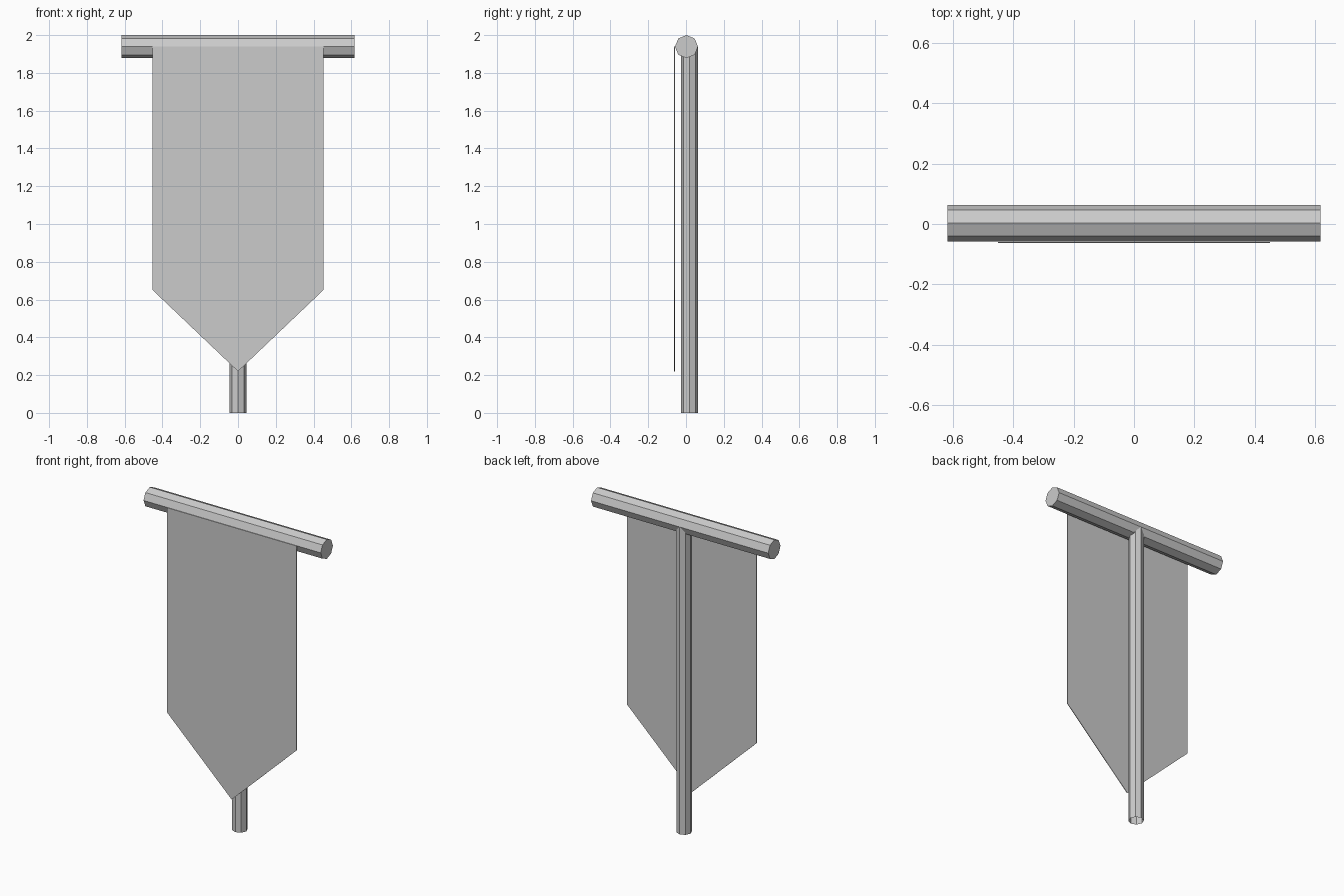
import bpy, bmesh
from math import pi
from mathutils import Matrix

if "Cube" in bpy.data.objects:
    bpy.data.objects.remove(bpy.data.objects["Cube"])


def finish(bm, name):
    bmesh.ops.recalc_face_normals(bm, faces=bm.faces)
    mesh = bpy.data.meshes.new(name)
    bm.to_mesh(mesh)
    bm.free()
    obj = bpy.data.objects.new(name, mesh)
    bpy.context.collection.objects.link(obj)
    return obj


def rod(name, radius, length, matrix, capped):
    # eight-sided rod along local z
    bm = bmesh.new()
    bmesh.ops.create_cone(bm, cap_ends=capped, segments=8, radius1=radius,
                          radius2=radius, depth=length, matrix=matrix)
    return finish(bm, name)


# horizontal bar carrying the cloth
rod("crossbar", 0.061, 1.236,
    Matrix.Translation((0, 0.0025, 1.939)) @ Matrix.Rotation(pi / 2, 4, 'Y'), True)

# upright pole, open ended, set behind the bar
rod("pole", 0.045, 1.94, Matrix.Translation((0, 0.0185, 0.97)), False)

# thin pointed banner cloth
outline = [(-0.452, 1.94), (-0.452, 0.65), (0, 0.22), (0.452, 0.65), (0.452, 1.94)]
bm = bmesh.new()
face = bm.faces.new([bm.verts.new((x, -0.0635, z)) for x, z in outline])
ext = bmesh.ops.extrude_face_region(bm, geom=[face], use_keep_orig=True)
bmesh.ops.translate(bm, vec=(0, 0.004, 0),
                    verts=[v for v in ext["geom"] if isinstance(v, bmesh.types.BMVert)])
finish(bm, "banner_cloth")
